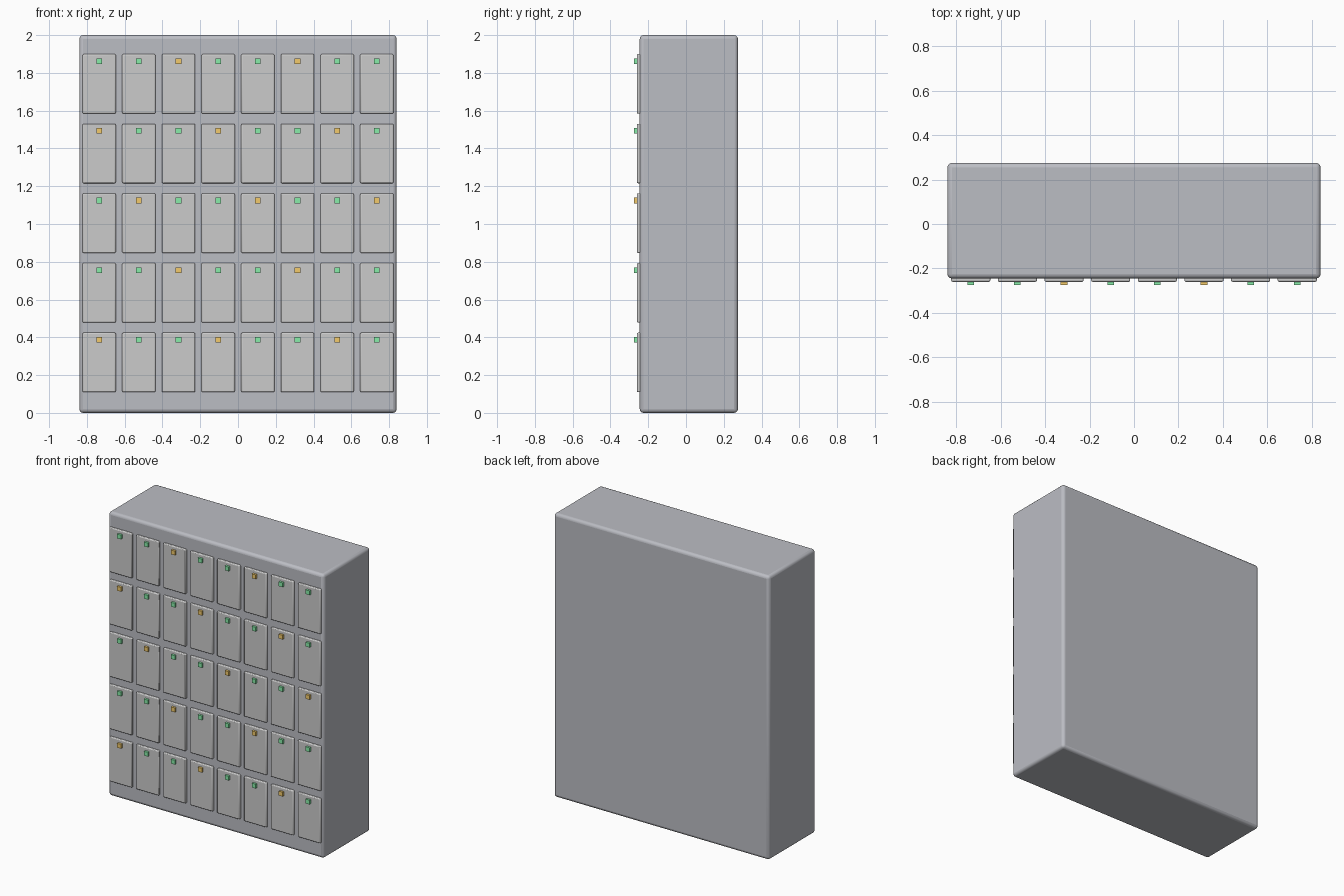
import bpy

if "Cube" in bpy.data.objects:
    bpy.data.objects.remove(bpy.data.objects["Cube"])


def material(name, rgb):
    m = bpy.data.materials.new(name)
    m.diffuse_color = (*rgb, 1)
    m.use_nodes = True
    m.node_tree.nodes["Principled BSDF"].inputs["Base Color"].default_value = m.diffuse_color
    return m


def box(name, x, y, z, mat, bevel=0.0, segments=2):
    """Box from (min, max) ranges with optional rounded edges."""
    bpy.ops.mesh.primitive_cube_add(
        size=1, location=[(r[0] + r[1]) / 2 for r in (x, y, z)])
    ob = bpy.context.object
    ob.name = name
    ob.scale = [r[1] - r[0] for r in (x, y, z)]
    bpy.ops.object.transform_apply(location=False, rotation=False, scale=True)
    ob.data.materials.append(mat)
    if bevel:
        mod = ob.modifiers.new("rounded_edges", 'BEVEL')
        mod.width = bevel
        mod.segments = segments
        bpy.ops.object.shade_smooth_by_angle()
    return ob


body_mat = material("body_grey", (0.50, 0.51, 0.55))
door_mat = material("door_grey", (0.72, 0.73, 0.75))
green = material("green_light", (0.25, 0.85, 0.40))
amber = material("amber_light", (0.90, 0.60, 0.15))

# Cabinet body
box("cabinet_body", (-0.84, 0.84), (-0.245, 0.275), (0, 2), body_mat, 0.02, 3)

# Grid of doors, each with a status light near its top edge
COLS, ROWS = 8, 5
PITCH_X, PITCH_Z = 0.21, 0.3687
DOOR_W, DOOR_H, LIGHT = 0.176, 0.315, 0.03
for r in range(ROWS):
    for c in range(COLS):
        x = (c - (COLS - 1) / 2) * PITCH_X
        z = 0.267 + r * PITCH_Z
        box(f"door_{r}_{c}", (x - DOOR_W / 2, x + DOOR_W / 2), (-0.26, -0.235),
            (z - DOOR_H / 2, z + DOOR_H / 2), door_mat, 0.006)
        lz = z + 0.12
        box(f"status_light_{r}_{c}", (x - LIGHT / 2, x + LIGHT / 2), (-0.275, -0.255),
            (lz - LIGHT / 2, lz + LIGHT / 2), amber if (c + r) % 3 == 0 else green)
